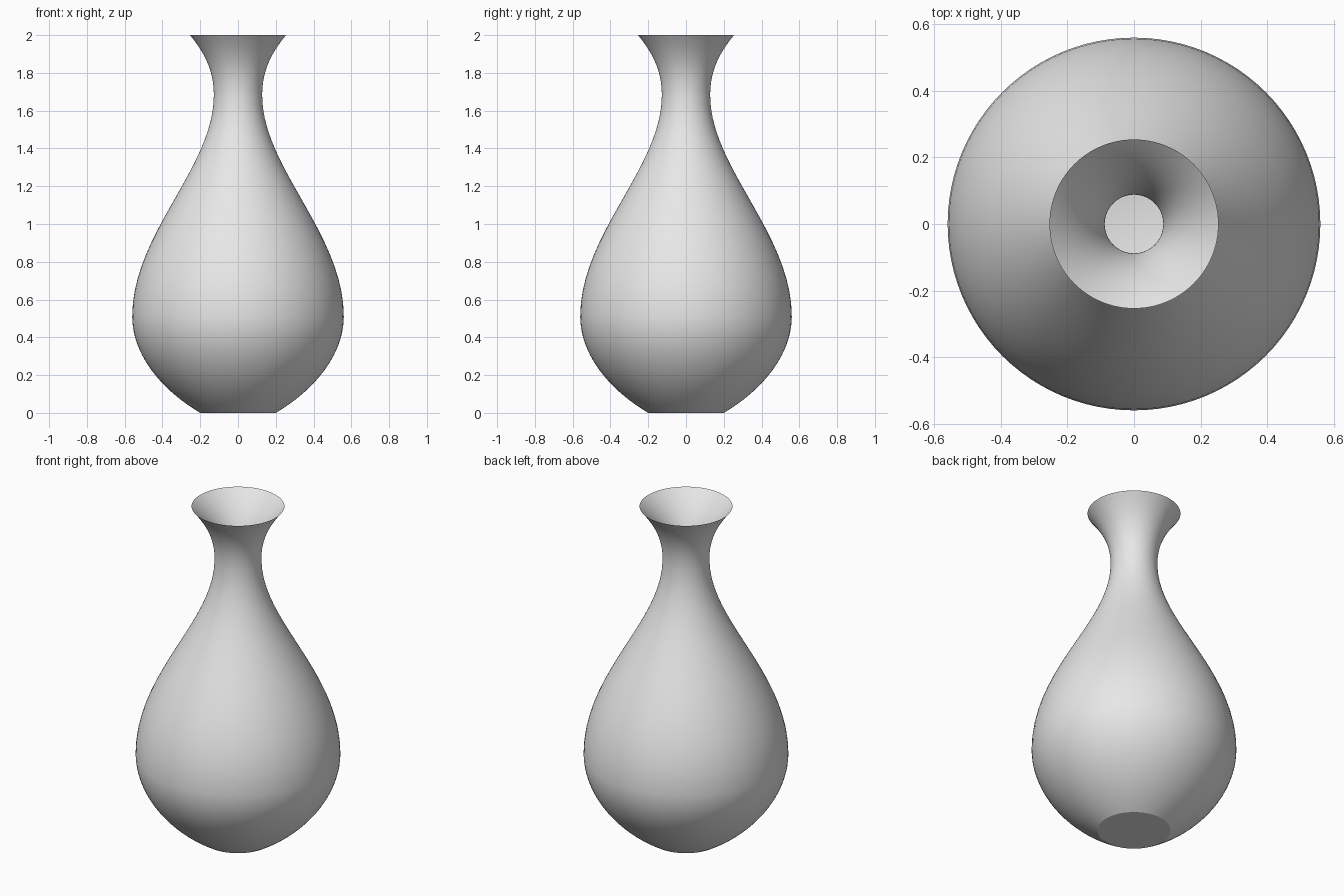
import bpy, bmesh
from math import tau, radians
from mathutils import Vector
from mathutils.geometry import interpolate_bezier

SEGMENTS = 96
WALL = 0.04

cube = bpy.data.objects.get("Cube")
if cube:
    bpy.data.objects.remove(cube, do_unlink=True)


def make_material(name, colour):
    mat = bpy.data.materials.new(name)
    mat.use_nodes = True
    mat.diffuse_color = colour
    mat.node_tree.nodes["Principled BSDF"].inputs["Base Color"].default_value = colour
    return mat


# Outer profile as Bezier pieces (radius, height): belly, shoulder, flared lip
pieces = [
    [(0.20, 0), (0.42, 0.13), (0.56, 0.32), (0.56, 0.51)],
    [(0.56, 0.51), (0.56, 0.95), (0.128, 1.30), (0.128, 1.68)],
    [(0.128, 1.68), (0.128, 1.80), (0.165, 1.89), (0.254, 2.0)],
]
outer = []
for piece in pieces:
    points = interpolate_bezier(*[Vector((r, 0, z)) for r, z in piece], 20)
    outer += points if not outer else points[1:]

# Inner profile: the outer one moved inward, tapering to a knife edge at the lip
inner = []
for i, point in enumerate(outer[:-1]):
    along = (outer[i + 1] - outer[max(i - 1, 0)]).normalized()
    taper = min(1, (2 - point.z) / 0.3)
    inner.append(point + Vector((-along.z, 0, along.x)) * WALL * taper)
inner[0].z = WALL
profile = outer + inner[::-1]

# Revolve the profile, closing the foot and the inside floor with discs
bm = bmesh.new()
verts = [bm.verts.new(p) for p in profile]
edges = [bm.edges.new(pair) for pair in zip(verts, verts[1:])]
bmesh.ops.spin(bm, geom=verts + edges, cent=(0, 0, 0), axis=(0, 0, 1),
               angle=tau, steps=SEGMENTS, use_merge=True)
bmesh.ops.remove_doubles(bm, verts=bm.verts, dist=0.0001)
bmesh.ops.holes_fill(bm, edges=[e for e in bm.edges if e.is_boundary], sides=0)
bmesh.ops.recalc_face_normals(bm, faces=bm.faces)

mesh = bpy.data.meshes.new("vase")
bm.to_mesh(mesh)
bm.free()
mesh.materials.append(make_material("light grey", (0.8, 0.8, 0.8, 1)))
vase = bpy.data.objects.new("vase", mesh)
bpy.context.collection.objects.link(vase)

# Smooth walls with crisp foot and lip
bpy.ops.object.select_all(action="DESELECT")
vase.select_set(True)
bpy.context.view_layer.objects.active = vase
bpy.ops.object.shade_smooth_by_angle(angle=radians(30))
